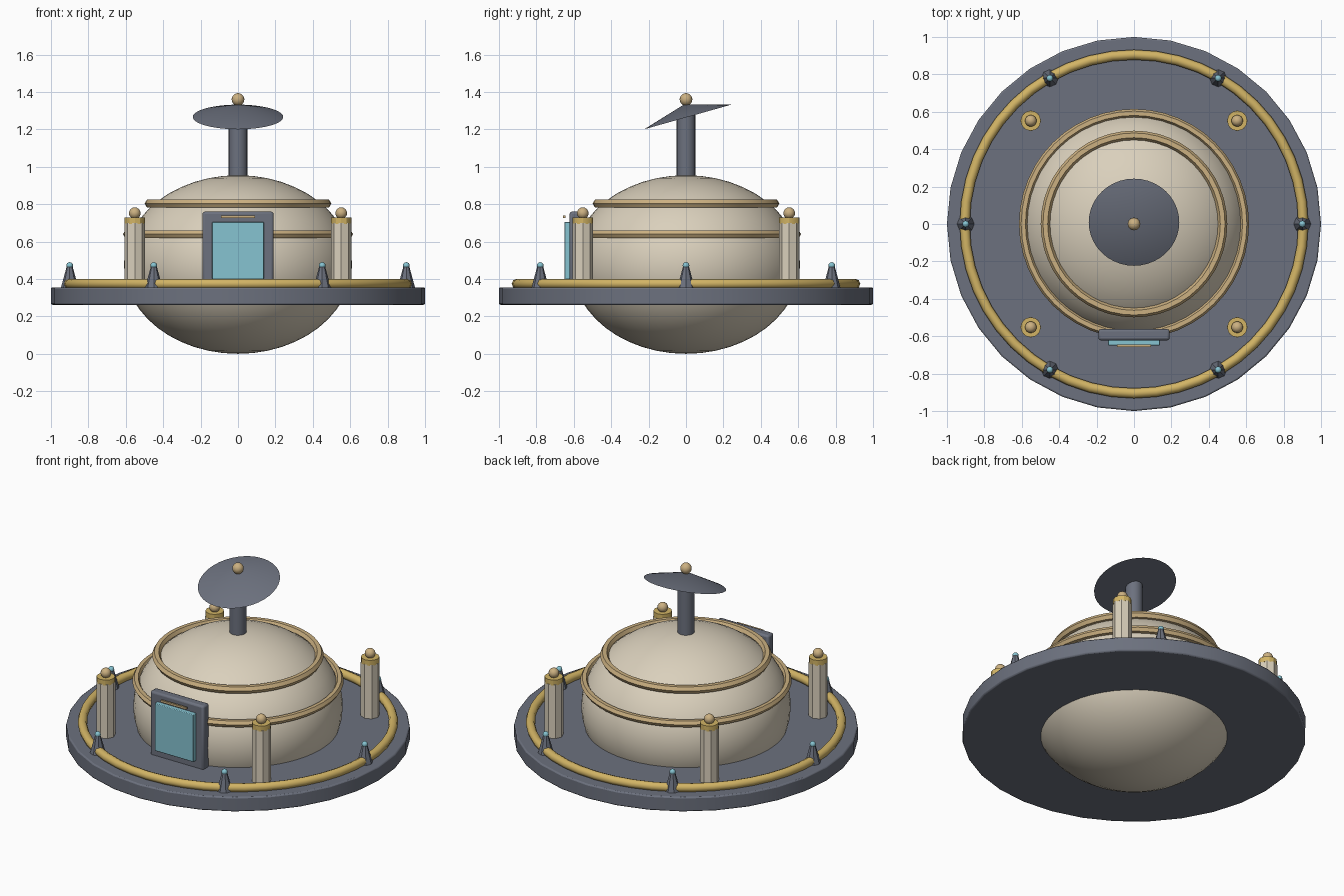
import bpy, math
from math import cos, sin, pi, radians

if "Cube" in bpy.data.objects:
    bpy.data.objects.remove(bpy.data.objects["Cube"])


def srgb(h):
    c = [int(h[i:i + 2], 16) / 255 for i in (0, 2, 4)]
    return [x / 12.92 if x <= 0.04045 else ((x + 0.055) / 1.055) ** 2.4 for x in c] + [1]


def material(name, h):
    m = bpy.data.materials.new(name)
    m.diffuse_color = srgb(h)
    m.use_nodes = True
    m.node_tree.nodes["Principled BSDF"].inputs["Base Color"].default_value = m.diffuse_color
    return m


CREAM = material("cream", "DAD0BC")
SLATE = material("slate", "6C717E")
GOLD = material("gold", "D2B465")
TAN = material("tan", "CBB081")
TEAL = material("teal", "86C3D1")


def finish(name, mat, smooth=30, bevel=0):
    o = bpy.context.object
    o.name = name
    o.data.materials.clear()
    o.data.materials.append(mat)
    bpy.ops.object.transform_apply(location=False, rotation=True, scale=True)
    if bevel:
        b = o.modifiers.new("bevel", 'BEVEL')
        b.width, b.segments, b.limit_method = bevel, 2, 'ANGLE'
        b.angle_limit = radians(40)
    if smooth:
        bpy.ops.object.shade_smooth_by_angle(angle=radians(smooth))
    return o


def ball(name, mat, p, r, rz=None, seg=16, rings=10):
    bpy.ops.mesh.primitive_uv_sphere_add(segments=seg, ring_count=rings, radius=1, location=p)
    bpy.context.object.scale = (r, r, rz or r)
    return finish(name, mat)


def cone(name, mat, x, y, z0, z1, r1, r2, n, smooth=30, bevel=0, tilt=0):
    bpy.ops.mesh.primitive_cone_add(vertices=n, radius1=r1, radius2=r2, depth=z1 - z0,
                                    location=(x, y, (z0 + z1) / 2), rotation=(tilt, 0, 0))
    return finish(name, mat, smooth, bevel)


def ring(name, mat, z, R, r, n, m, smooth):
    bpy.ops.mesh.primitive_torus_add(location=(0, 0, z), major_radius=R, minor_radius=r,
                                     major_segments=n, minor_segments=m)
    return finish(name, mat, smooth)


def box(name, mat, lo, hi, bevel=0):
    bpy.ops.mesh.primitive_cube_add(size=1, location=[(a + b) / 2 for a, b in zip(lo, hi)])
    bpy.context.object.scale = [b - a for a, b in zip(lo, hi)]
    return finish(name, mat, 30, bevel)


# main hull and deck
ball("hull", CREAM, (0, 0, 0.4775), 0.61, 0.4775, 48, 24)
cone("deck", SLATE, 0, 0, 0.262, 0.355, 1.0, 1.0, 32, 30, 0.008)

# trim rings and deck rail
ring("lower_hull_ring", TAN, 0.64, 0.592, 0.023, 48, 6, 30)
ring("upper_hull_ring", TAN, 0.803, 0.474, 0.025, 48, 6, 30)
ring("deck_rail", GOLD, 0.374, 0.905, 0.027, 48, 8, 50)

# beacons around the rail
for i in range(6):
    x, y = 0.9 * cos(i * pi / 3), 0.9 * sin(i * pi / 3)
    cone(f"beacon_{i}", SLATE, x, y, 0.352, 0.47, 0.047, 0.015, 8)
    ball(f"beacon_light_{i}", TEAL, (x, y, 0.472), 0.018, None, 12, 8)

# four corner posts
for i, (sx, sy) in enumerate([(-1, -1), (1, -1), (1, 1), (-1, 1)]):
    x, y = 0.552 * sx, 0.552 * sy
    cone(f"post_{i}", CREAM, x, y, 0.35, 0.70, 0.056, 0.056, 8)
    cone(f"post_collar_{i}", GOLD, x, y, 0.695, 0.73, 0.054, 0.054, 12)
    ball(f"post_knob_{i}", TAN, (x, y, 0.752), 0.031)

# door
box("door_frame", SLATE, (-0.19, -0.622, 0.33), (0.19, -0.562, 0.76), 0.012)
box("door_panel", TEAL, (-0.138, -0.65, 0.40), (0.138, -0.61, 0.705), 0.004)
box("door_strip", TAN, (-0.092, -0.657, 0.727), (0.092, -0.645, 0.74))

# antenna mast, tilted dish and tip
cone("mast", SLATE, 0, 0, 0.90, 1.30, 0.05, 0.05, 20)
cone("dish", SLATE, 0, 0, 1.265, 1.335, 0.242, 0.0, 40, 30, 0, radians(15.8))
ball("mast_tip", TAN, (0, 0, 1.36), 0.034)
